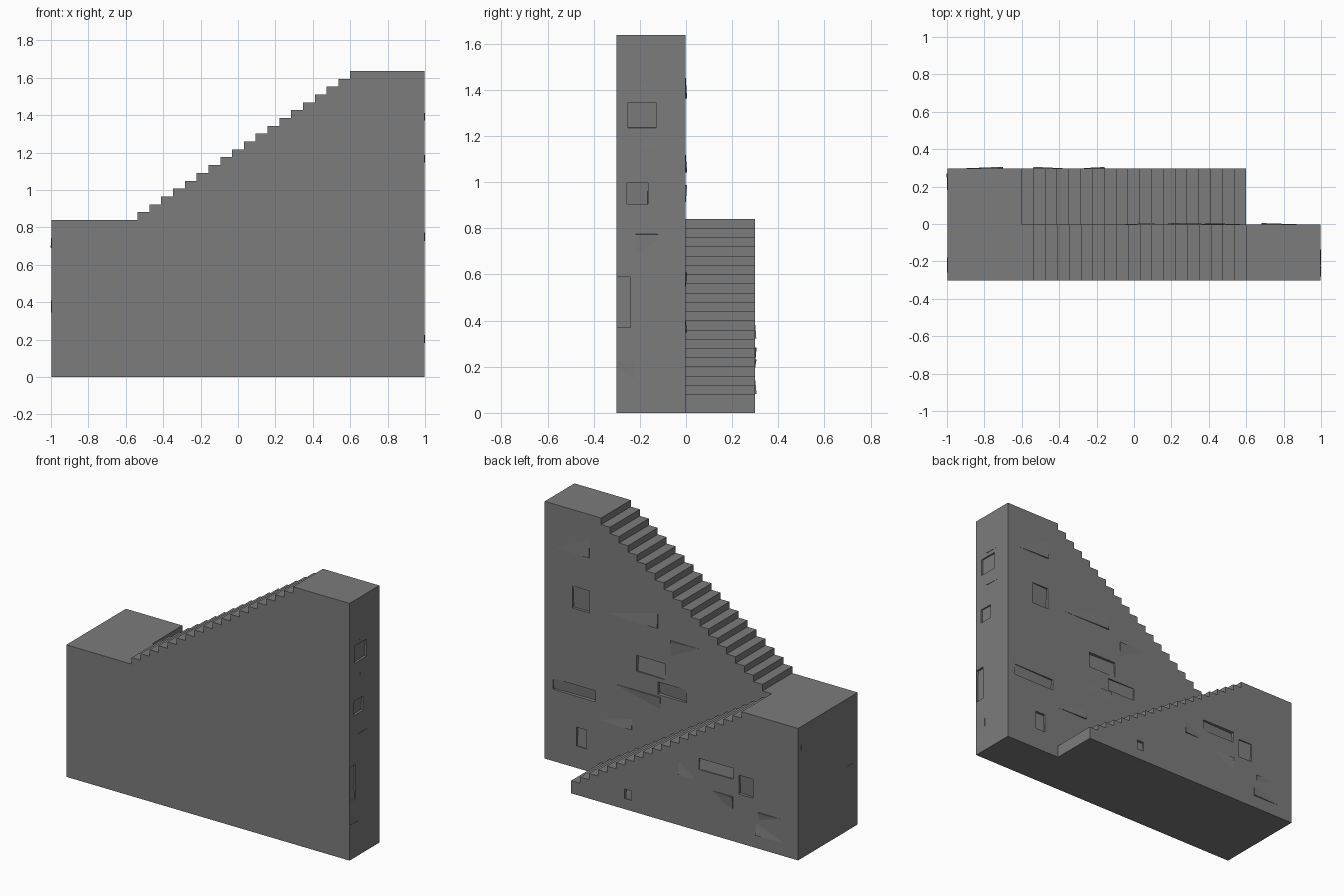
import bpy, bmesh, math, random
from mathutils import Matrix

if "Cube" in bpy.data.objects:
    bpy.data.objects.remove(bpy.data.objects["Cube"])

random.seed(4)
stone = bpy.data.materials.new("grey stone")
stone.diffuse_color = (0.2, 0.2, 0.2, 1)
stone.use_nodes = True
stone.node_tree.nodes["Principled BSDF"].inputs["Base Color"].default_value = stone.diffuse_color

N = 19                       # steps per flight
RUN = 1.2 / N                # tread depth
LANDING, TOP = 0.84, 1.637   # platform heights
Y0, Y1, Y2 = -0.302, -0.003, 0.298
X0, X1 = -0.998, 0.997


def make_object(name, bm):
    bmesh.ops.recalc_face_normals(bm, faces=bm.faces)
    me = bpy.data.meshes.new(name)
    bm.to_mesh(me)
    bm.free()
    me.materials.append(stone)
    ob = bpy.data.objects.new(name, me)
    bpy.context.collection.objects.link(ob)
    return ob


def extrude_profile(name, pts, ya, yb):
    bm = bmesh.new()
    f = bm.faces.new([bm.verts.new((x, ya, z)) for x, z in pts])
    ext = bmesh.ops.extrude_face_region(bm, geom=[f])["geom"]
    for v in ext:
        if isinstance(v, bmesh.types.BMVert):
            v.co.y = yb
    return make_object(name, bm)


# upper flight: landing, steps rising to +x, top platform
rise = (TOP - LANDING) / N
pts = [(X0, 0), (X0, LANDING)]
for i in range(N):
    x = -0.6 + RUN * (i + 1)
    pts += [(x, LANDING + rise * i), (x, LANDING + rise * (i + 1))]
pts += [(X1, TOP), (X1, 0)]
upper = extrude_profile("upper_stair_wall", pts, Y0, Y1)

# lower flight: steps descending to +x from the landing
drop = 0.04
pts = [(X0, 0), (X0, LANDING)]
for i in range(N):
    x = -0.6 + RUN * i
    pts += [(x, LANDING - drop * i), (x, LANDING - drop * (i + 1))]
pts += [(0.6, LANDING - drop * N), (0.6, 0)]
lower = extrude_profile("lower_stair_wall", pts, Y1, Y2)

# stones: (position along the wall, height, width, tall)
back_upper = [(.80, 1.42, .24, .12), (.74, 1.08, .12, .14), (.38, 1.09, .36, .10),
              (.25, .78, .20, .10), (.01, .94, .20, .10), (.79, .49, .30, .07),
              (.35, .57, .34, .08), (.74, .20, .07, .12), (.50, .38, .24, .07),
              (.10, .66, .20, .08)]
back_lower = [(-.21, .37, .11, .10), (-.42, .43, .24, .07), (-.46, .24, .16, .09),
              (-.63, .37, .10, .12), (-.80, .12, .20, .08), (.20, .10, .05, .06),
              (-.80, .21, .16, .05)]
right_end = [(-.16, 1.41, .09, .08), (-.19, 1.29, .12, .11), (-.15, 1.18, .10, .07),
             (-.21, .95, .09, .09), (-.17, .72, .10, .11), (-.27, .48, .06, .22),
             (-.26, .17, .08, .11)]
left_end = [(.22, .72, .10, .06), (-.22, .36, .08, .10)]


def stones(name, spec, plane, axis, sign, carve, start):
    """Slightly tilted blocks let into a wall face; every other one."""
    bm = bmesh.new()
    for i, (a, z, w, h) in enumerate(spec):
        if i % 2 != start:
            continue
        depth = 0.05
        # tilt so that one edge stands clear of the wall by about 0.01
        dz = random.choice((-1, 1)) * 0.008 / max(w, h * 1.5)
        dx = random.choice((-1, 1)) * 0.010 / h
        if carve:
            off = depth / 2 - 0.012
        else:
            off = -depth / 2
        if axis == "y":
            loc, size = (a, plane + sign * off, z), (w, depth, h)
            rot = Matrix.Rotation(dz, 4, "Z") @ Matrix.Rotation(dx * .8, 4, "X")
        else:
            loc, size = (plane + sign * off, a, z), (depth, w, h)
            rot = Matrix.Rotation(dz * .5, 4, "Z") @ Matrix.Rotation(dx * .4, 4, "Y")
        m = Matrix.Translation(loc) @ rot @ Matrix.Diagonal((*size, 1))
        bmesh.ops.create_cube(bm, size=1, matrix=m)
    return make_object(name, bm)


for wall, label, spec, plane, axis, sign in (
        (upper, "upper_back", back_upper, Y1, "y", 1),
        (lower, "lower_back", back_lower, Y2, "y", 1),
        (upper, "right_end", right_end, X1, "x", 1)):
    # raised stones
    stones(label + "_raised_stones", spec, plane, axis, sign, False, 0)
    # chiselled recesses
    cutter = stones(label + "_recess_cutter", spec, plane, axis, sign, True, 1)
    cutter.hide_render = True
    cutter.hide_set(True)
    mod = wall.modifiers.new("recesses", "BOOLEAN")
    mod.operation = "DIFFERENCE"
    mod.solver = "EXACT"
    mod.object = cutter

# landing end stones
stones("landing_end_stones", left_end, X0, "x", -1, False, 0)
stones("landing_corner_stones", left_end, X0, "x", -1, False, 1)
